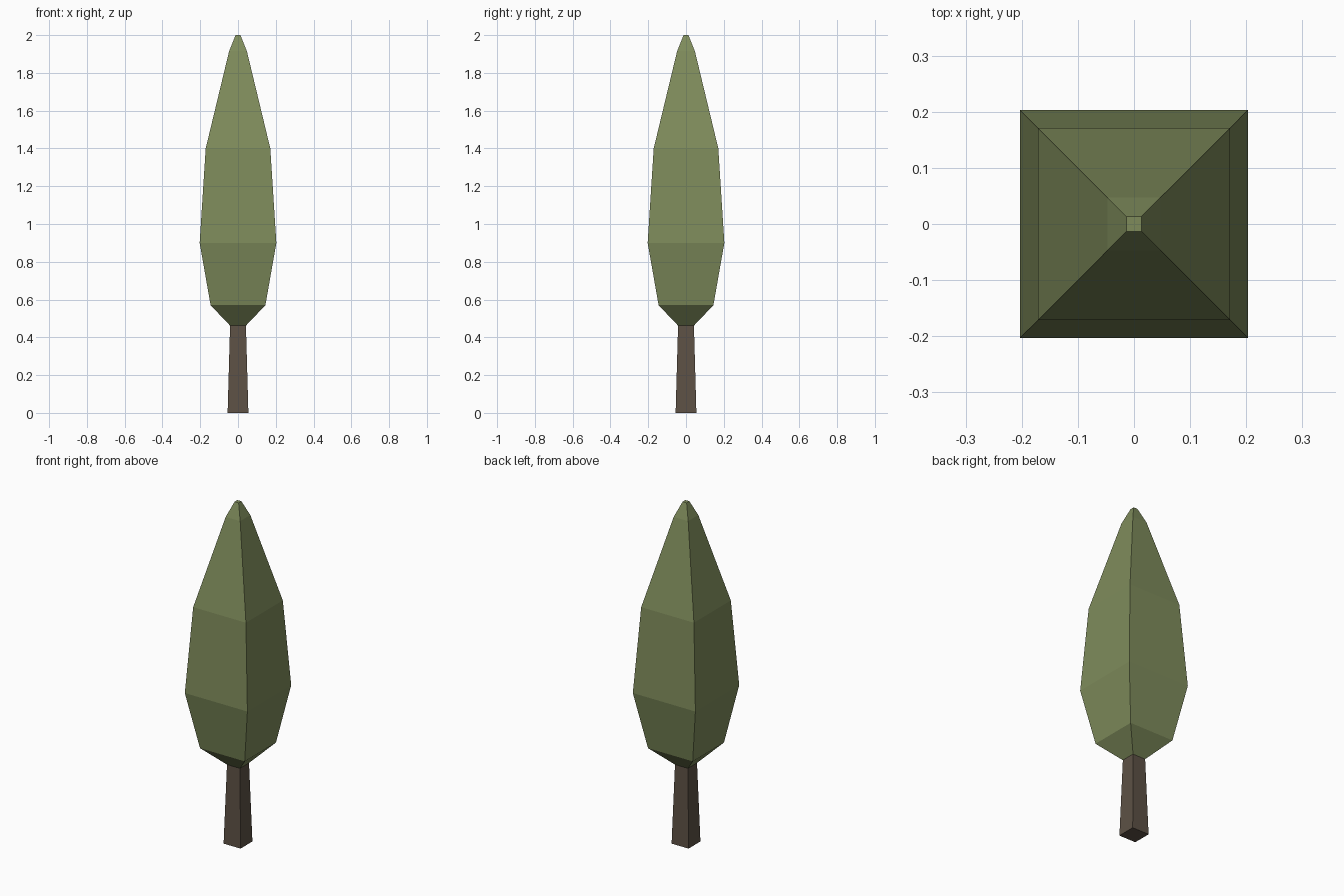
import bpy, bmesh

if "Cube" in bpy.data.objects:
    bpy.data.objects.remove(bpy.data.objects["Cube"])


def material(name, color):
    mat = bpy.data.materials.new(name)
    mat.diffuse_color = (*color, 1)
    mat.use_nodes = True
    mat.node_tree.nodes["Principled BSDF"].inputs["Base Color"].default_value = mat.diffuse_color
    return mat


def square_loft(name, profile, mat):
    """Stack square rings given as (half width, height) and cap both ends."""
    bm = bmesh.new()
    rings = [[bm.verts.new((sx * r, sy * r, z))
              for sx, sy in ((-1, -1), (1, -1), (1, 1), (-1, 1))]
             for r, z in profile]
    for low, high in zip(rings, rings[1:]):
        for i in range(4):
            j = (i + 1) % 4
            bm.faces.new((low[i], low[j], high[j], high[i]))
    bm.faces.new(rings[0][::-1])
    bm.faces.new(rings[-1])
    mesh = bpy.data.meshes.new(name)
    bm.to_mesh(mesh)
    bm.free()
    mesh.materials.append(mat)
    obj = bpy.data.objects.new(name, mesh)
    bpy.context.collection.objects.link(obj)
    return obj


# Tapered square trunk
square_loft("trunk", [(0.055, 0), (0.042, 0.462)],
            material("bark", (0.11, 0.083, 0.06)))

# Tall faceted foliage
square_loft("foliage",
            [(0.042, 0.462), (0.145, 0.57), (0.203, 0.90),
             (0.171, 1.40), (0.047, 1.915), (0.013, 2.0)],
            material("leaves", (0.21, 0.26, 0.105)))
